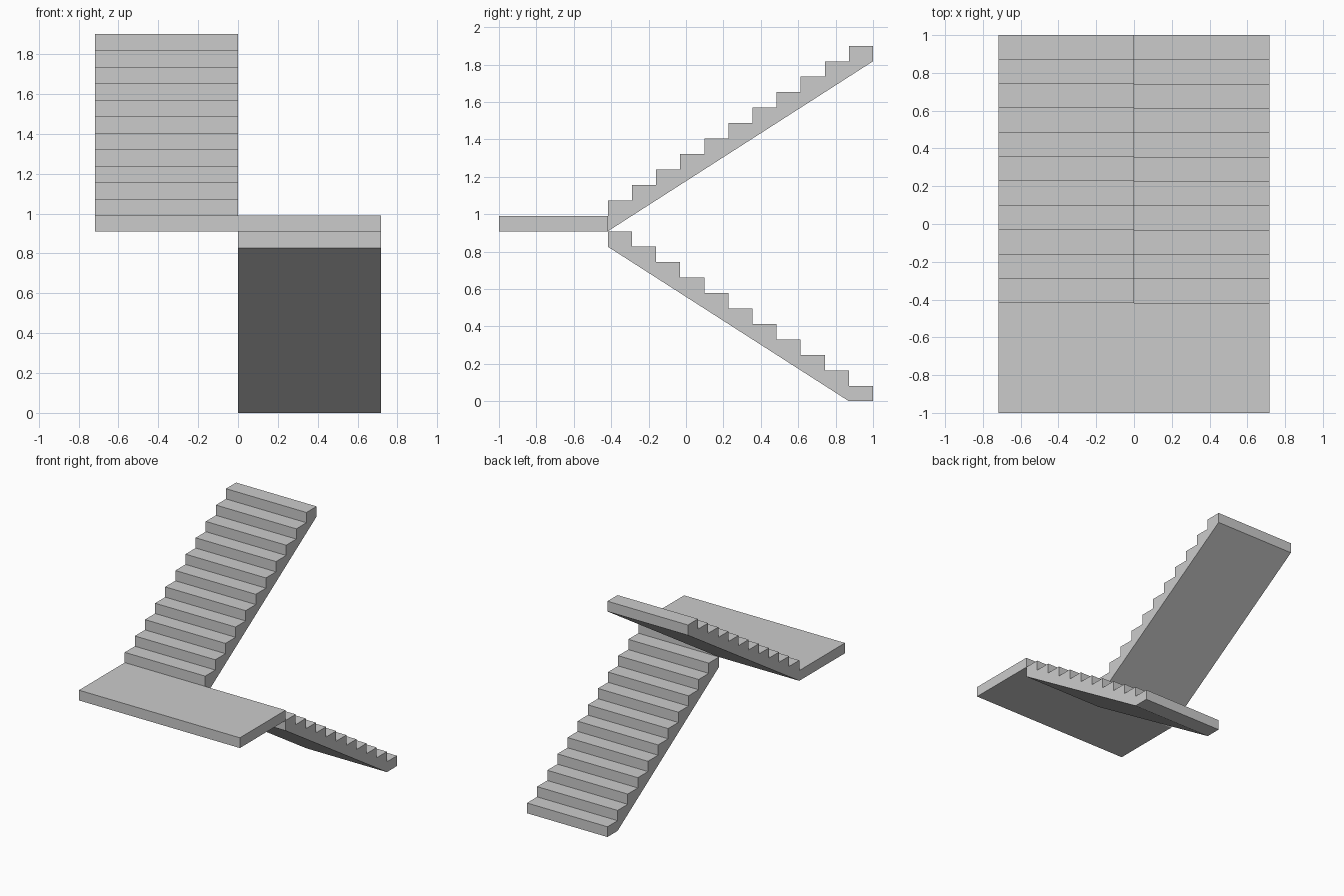
import bpy, bmesh

if "Cube" in bpy.data.objects:
    bpy.data.objects.remove(bpy.data.objects["Cube"])

STEPS = 11
RISE = 1.9 / 23           # 11 lower + landing + 11 upper risers
HALF_W = 0.717
Y0 = -0.418               # landing edge
RUN = (1.0 - Y0) / STEPS


def extrude_profile(name, profile, x0, x1):
    """Extrude a (y, z) outline along x."""
    bm = bmesh.new()
    face = bm.faces.new([bm.verts.new((x0, y, z)) for y, z in profile])
    ext = bmesh.ops.extrude_face_region(bm, geom=[face])
    verts = [g for g in ext["geom"] if isinstance(g, bmesh.types.BMVert)]
    bmesh.ops.translate(bm, verts=verts, vec=(x1 - x0, 0, 0))
    bmesh.ops.recalc_face_normals(bm, faces=bm.faces)
    mesh = bpy.data.meshes.new(name)
    bm.to_mesh(mesh)
    bm.free()
    obj = bpy.data.objects.new(name, mesh)
    bpy.context.collection.objects.link(obj)


mid = STEPS * RISE        # landing underside

# Lower flight: climbs from the back toward the landing
lower = [(1 - RUN, 0), (1, 0)]
for i in range(STEPS):
    z = (i + 1) * RISE
    lower += [(1 - i * RUN, z), (1 - (i + 1) * RUN, z)]
lower.append((Y0, mid - RISE))
# the first step's front edge continues straight up from the floor
extrude_profile("lower_flight", lower, 0, HALF_W)

# Landing slab
extrude_profile("landing", [(-1, mid), (Y0, mid), (Y0, mid + RISE), (-1, mid + RISE)],
                -HALF_W, HALF_W)

# Upper flight: climbs from the landing toward the back
upper = [(Y0, mid)]
for i in range(STEPS):
    z = mid + (i + 2) * RISE
    upper += [(Y0 + i * RUN, z), (Y0 + (i + 1) * RUN, z)]
upper.append((1, mid + STEPS * RISE))
extrude_profile("upper_flight", upper, -HALF_W, 0)
